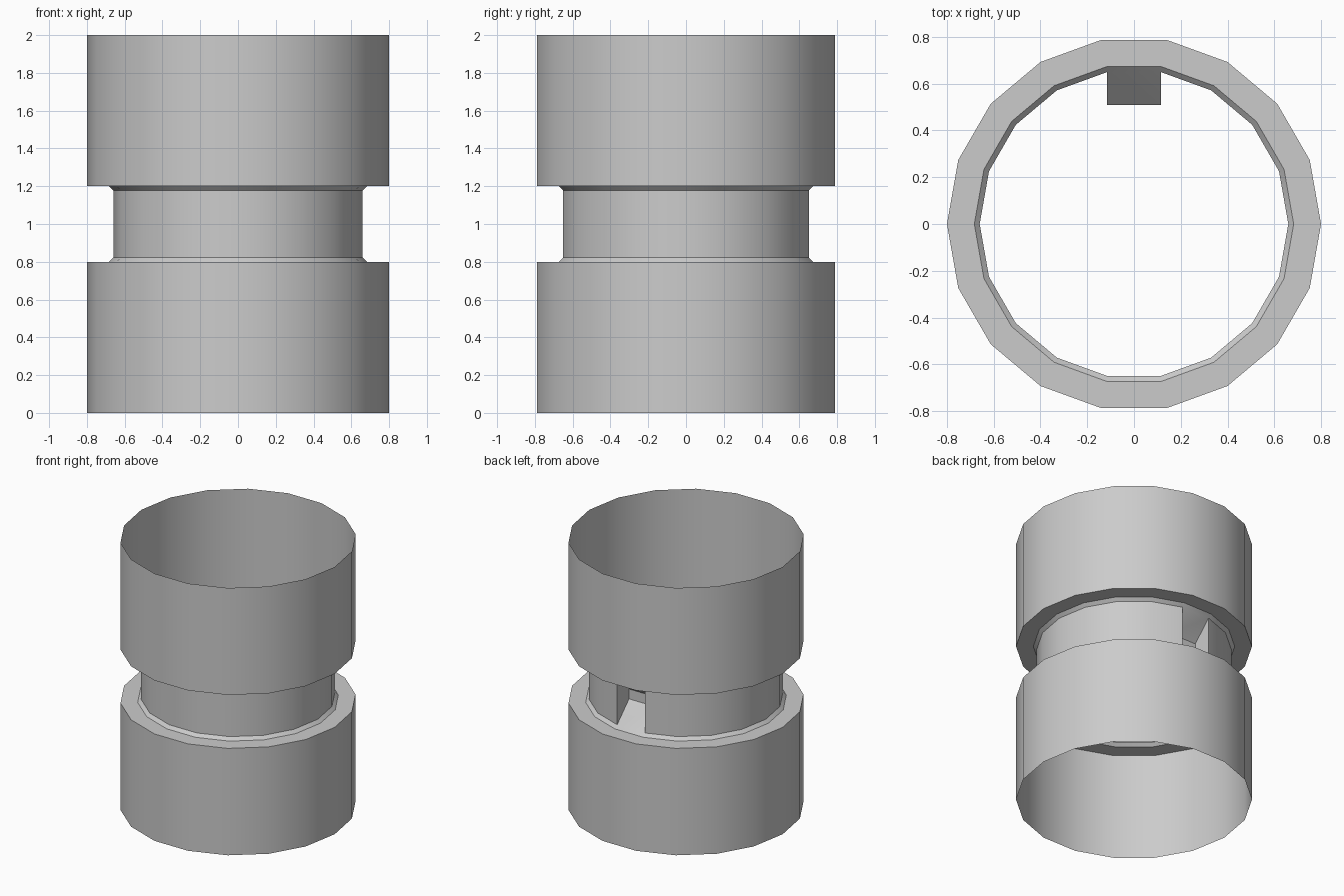
import bpy, bmesh
from math import cos, sin, radians

if "Cube" in bpy.data.objects:
    bpy.data.objects.remove(bpy.data.objects["Cube"])

SIDES = 18
# Radius and height from bottom rim to top rim (thin open shell)
PROFILE = [(0.8, 0), (0.8, 0.8), (0.683, 0.8), (0.66, 0.823),
           (0.66, 1.177), (0.683, 1.2), (0.8, 1.2), (0.8, 2)]
NECK, BACK = 3, 4  # profile segment and side that hold the pocket

bm = bmesh.new()

# Lathed spool body, leaving the pocket opening free
rings = []
for r, z in PROFILE:
    rings.append([bm.verts.new((r * cos(radians(20 * i)), r * sin(radians(20 * i)), z))
                  for i in range(SIDES)])
for k in range(len(rings) - 1):
    for i in range(SIDES):
        if (k, i) == (NECK, BACK):
            continue
        j = (i + 1) % SIDES
        bm.faces.new((rings[k][i], rings[k][j], rings[k + 1][j], rings[k + 1][i]))

# Tapered pocket sunk into the back of the neck
lo, hi = rings[NECK], rings[NECK + 1]
mouth = [lo[BACK], lo[BACK + 1], hi[BACK + 1], hi[BACK]]
floor = [bm.verts.new((v.co.x, 0.51, z))
         for v, z in zip(mouth, (0.963, 0.963, 1.037, 1.037))]
for a in range(4):
    b = (a + 1) % 4
    bm.faces.new((mouth[a], mouth[b], floor[b], floor[a]))
bm.faces.new(floor)

bmesh.ops.recalc_face_normals(bm, faces=bm.faces)
# Make sure the outer wall faces outward
bm.faces.ensure_lookup_table()
f = bm.faces[0]
f.normal_update()
if f.normal.dot(f.calc_center_median().xy.to_3d()) < 0:
    bmesh.ops.reverse_faces(bm, faces=bm.faces)

mesh = bpy.data.meshes.new("spool_body")
bm.to_mesh(mesh)
bm.free()
obj = bpy.data.objects.new("spool_body", mesh)
bpy.context.collection.objects.link(obj)

# Smooth walls with crisp rims
bpy.context.view_layer.objects.active = obj
obj.select_set(True)
bpy.ops.object.shade_smooth_by_angle(angle=radians(30))
